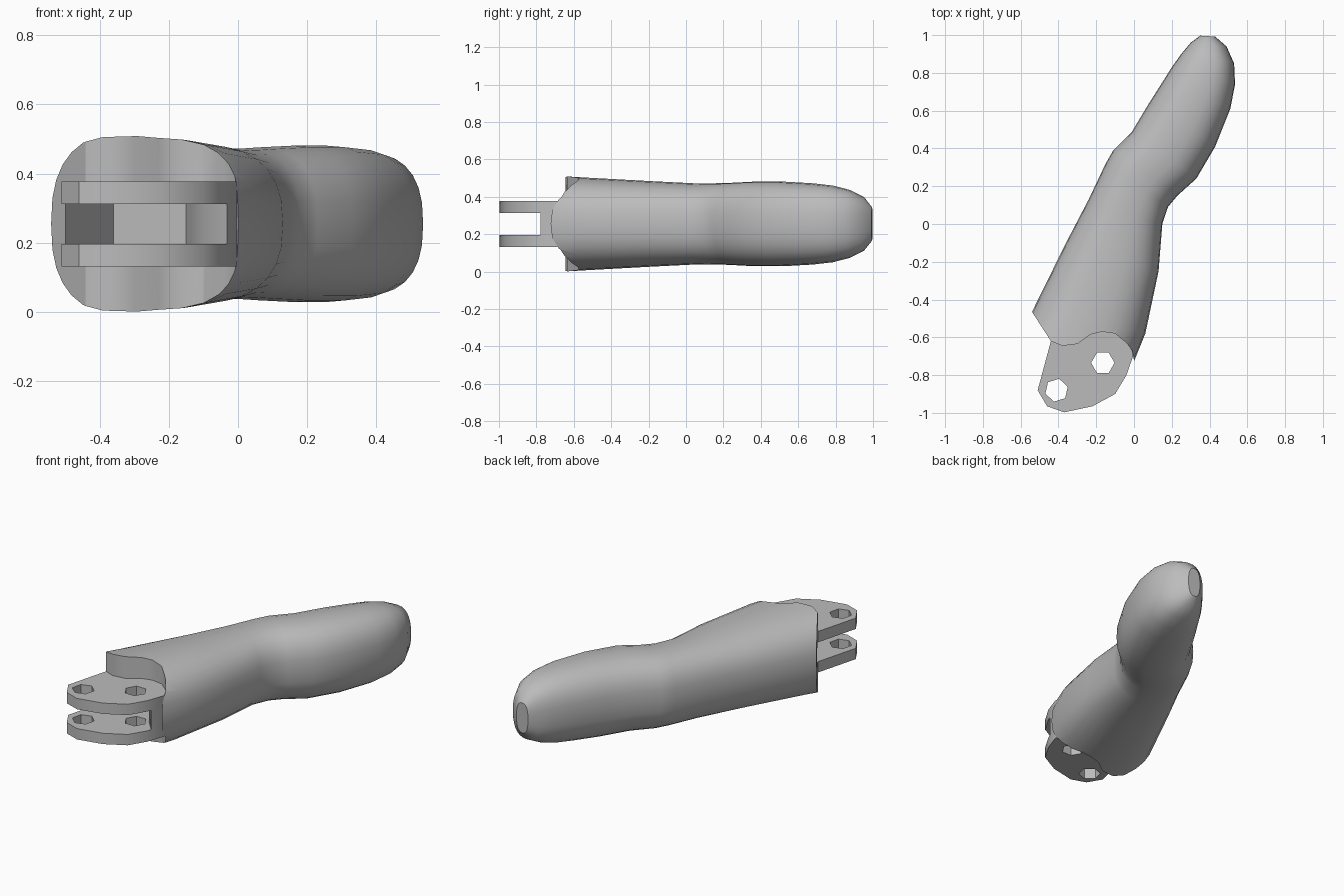
import bpy, bmesh, math
from mathutils import Vector

cube = bpy.data.objects.get("Cube")
if cube:
    bpy.data.objects.remove(cube, do_unlink=True)

MID = 0.255  # height of the symmetry plane

grey = bpy.data.materials.new("plain grey")
grey.use_nodes = True
colour = (0.5, 0.5, 0.5, 1)
grey.diffuse_color = colour
grey.node_tree.nodes["Principled BSDF"].inputs["Base Color"].default_value = colour


def finish(name, bm):
    bmesh.ops.recalc_face_normals(bm, faces=bm.faces)
    mesh = bpy.data.meshes.new(name)
    bm.to_mesh(mesh)
    bm.free()
    mesh.materials.append(grey)
    ob = bpy.data.objects.new(name, mesh)
    bpy.context.collection.objects.link(ob)
    return ob


def prism(name, outline, half):
    """Vertical prism centred on the symmetry plane."""
    bm = bmesh.new()
    face = bm.faces.new([bm.verts.new((x, y, MID - half)) for x, y in outline])
    top = bmesh.ops.extrude_face_region(bm, geom=[face])["geom"]
    verts = [v for v in top if isinstance(v, bmesh.types.BMVert)]
    bmesh.ops.translate(bm, verts=verts, vec=(0, 0, 2 * half))
    return finish(name, bm)


def loft(name, sections, sides=28, power=2.5):
    """Rounded sections spanning left and right outline points."""
    bm = bmesh.new()
    rings = []
    for lx, ly, rx, ry, h in sections:
        mid = Vector(((lx + rx) / 2, (ly + ry) / 2, MID))
        half = Vector(((rx - lx) / 2, (ry - ly) / 2, 0))
        ring = []
        for i in range(sides):
            a = math.tau * i / sides
            c, s = math.cos(a), math.sin(a)
            u = math.copysign(abs(c) ** (2 / power), c)
            w = math.copysign(abs(s) ** (2 / power), s)
            ring.append(bm.verts.new(mid + half * u + Vector((0, 0, h * w))))
        rings.append(ring)
    for a, b in zip(rings, rings[1:]):
        for i in range(sides):
            j = (i + 1) % sides
            bm.faces.new((a[i], a[j], b[j], b[i]))
    bm.faces.new(rings[0])
    bm.faces.new(rings[-1])
    return finish(name, bm)


def select(ob):
    bpy.ops.object.select_all(action="DESELECT")
    ob.select_set(True)
    bpy.context.view_layer.objects.active = ob


def cut(ob, cutters):
    select(ob)
    for c in cutters:
        mod = ob.modifiers.new("cut", "BOOLEAN")
        mod.operation, mod.solver, mod.object = "DIFFERENCE", "EXACT", c
        bpy.ops.object.modifier_apply(modifier=mod.name)


# Bent, rounded finger: left x, y, right x, y, half height
finger = loft("finger_body", [
    (-0.66, -0.70, -0.05, -0.85, 0.262), (-0.54, -0.465, 0.06, -0.58, 0.247),
    (-0.36, -0.10, 0.13, -0.25, 0.228), (-0.24, 0.13, 0.15, 0.0, 0.216),
    (-0.15, 0.32, 0.18, 0.09, 0.218), (-0.11, 0.39, 0.23, 0.15, 0.221),
    (-0.01, 0.49, 0.33, 0.24, 0.226), (0.08, 0.64, 0.43, 0.41, 0.226),
    (0.15, 0.75, 0.51, 0.61, 0.217), (0.20, 0.83, 0.535, 0.74, 0.205),
    (0.25, 0.90, 0.53, 0.85, 0.182), (0.30, 0.96, 0.49, 0.94, 0.145),
    (0.35, 0.997, 0.43, 0.992, 0.09)])

# Hinge block whose slot leaves two plates
hinge = prism("hinge_plates", [
    (-0.40, -0.45), (-0.44, -0.62), (-0.51, -0.88), (-0.46, -0.965),
    (-0.37, -0.997), (-0.22, -0.965), (-0.10, -0.90), (-0.04, -0.80),
    (-0.005, -0.70), (-0.005, -0.50)], 0.123)

# Cutters: wavy front end, slot with cavity, pin holes
wave = prism("wave_cutter", [
    (-0.64, -0.31), (-0.54, -0.465), (-0.44, -0.62), (-0.38, -0.645),
    (-0.30, -0.635), (-0.23, -0.585), (-0.17, -0.57), (-0.10, -0.58),
    (-0.04, -0.63), (-0.01, -0.67), (0.0, -0.72), (0.1, -0.95),
    (0.1, -1.2), (-0.9, -1.2), (-0.9, -0.31)], 0.4)
slot = prism("slot_cutter", [
    (-0.70, -1.1), (-0.50, -0.53), (-0.36, -0.30), (-0.15, -0.40),
    (-0.10, -0.70), (-0.03, -0.78), (0.1, -0.80), (0.1, -1.1)], 0.058)
holes = []
for x, y, turn in ((-0.41, -0.88, 0.3), (-0.165, -0.735, 0.0)):
    pts = [(x + 0.062 * math.cos(turn + math.tau * i / 6),
            y + 0.062 * math.sin(turn + math.tau * i / 6)) for i in range(6)]
    holes.append(prism("pin_cutter", pts, 0.3))

cut(finger, [wave, slot])
cut(hinge, [slot] + holes)
for c in [wave, slot] + holes:
    bpy.data.objects.remove(c, do_unlink=True)

for ob in (finger, hinge):
    select(ob)
    bpy.ops.object.shade_smooth_by_angle(angle=math.radians(32))
